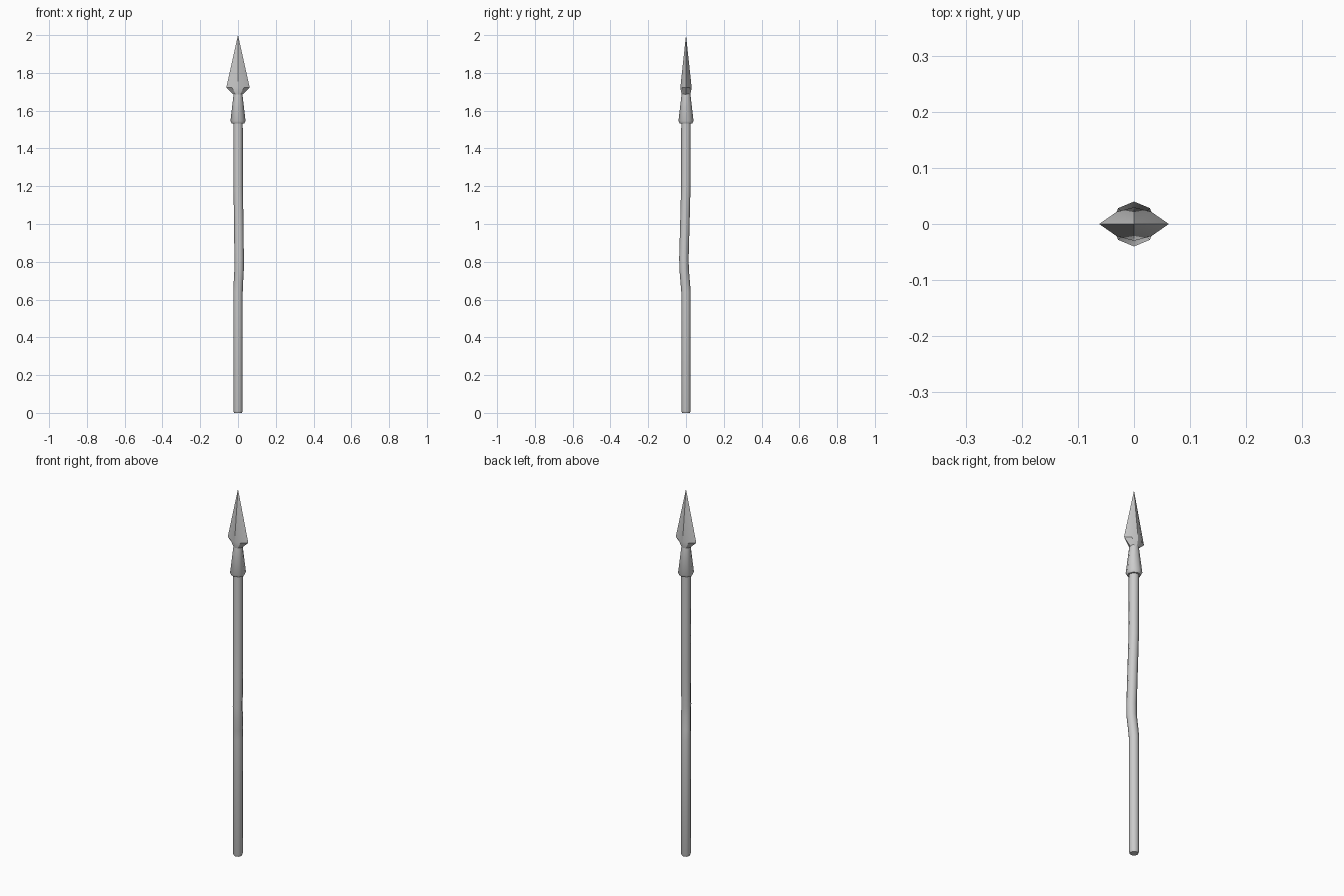
import bpy, bmesh
from math import sin, cos, pi, radians

if "Cube" in bpy.data.objects:
    bpy.data.objects.remove(bpy.data.objects["Cube"])

def ring(z, r, x=0, y=0):
    """Regular octagonal loop of radius r centred on (x, y)."""
    return [(x + r * cos(i * pi / 4), y + r * sin(i * pi / 4), z) for i in range(8)]

def blade_ring(z, a, b, bulge):
    """Flattened loop: sharp side edges at +-a, ridges at +-b."""
    m = (a * 0.5, b * bulge)
    return [(a, 0, z), (m[0], m[1], z), (0, b, z), (-m[0], m[1], z),
            (-a, 0, z), (-m[0], -m[1], z), (0, -b, z), (m[0], -m[1], z)]

def loft(name, loops, angle, tip=None):
    bm = bmesh.new()
    rows = [[bm.verts.new(p) for p in loop] for loop in loops]
    for lo, hi in zip(rows, rows[1:]):
        for i in range(8):
            j = (i + 1) % 8
            bm.faces.new((lo[i], lo[j], hi[j], hi[i]))
    bm.faces.new(rows[0][::-1])
    if tip:
        t = bm.verts.new(tip)
        for i in range(8):
            bm.faces.new((rows[-1][i], rows[-1][(i + 1) % 8], t))
    else:
        bm.faces.new(rows[-1])
    mesh = bpy.data.meshes.new(name)
    bm.to_mesh(mesh)
    bm.free()
    obj = bpy.data.objects.new(name, mesh)
    bpy.context.collection.objects.link(obj)
    bpy.ops.object.select_all(action='DESELECT')
    obj.select_set(True)
    bpy.context.view_layer.objects.active = obj
    bpy.ops.object.shade_smooth_by_angle(angle=radians(angle))
    return obj

# Slightly crooked wooden shaft: height, radius, x and y offset
shaft = [(0, .021, 0, 0), (.012, .025, 0, 0), (.64, .025, 0, 0),
         (.69, .025, .002, -.004), (.76, .025, .006, -.010),
         (.82, .025, .006, -.011), (1.0, .025, .004, -.006),
         (1.2, .025, .001, -.001), (1.56, .025, 0, 0)]
loft("shaft", [ring(*s) for s in shaft], 50)

# Flared socket with a small rolled lip
loft("socket", [ring(z, r) for z, r in
                [(1.532, .033), (1.545, .040), (1.69, .023)]], 50)

# Leaf-shaped spearhead
loft("spearhead", [blade_ring(1.685, .023, .023, .8),
                   blade_ring(1.722, .062, .030, .72)], 25, tip=(0, 0, 2))
